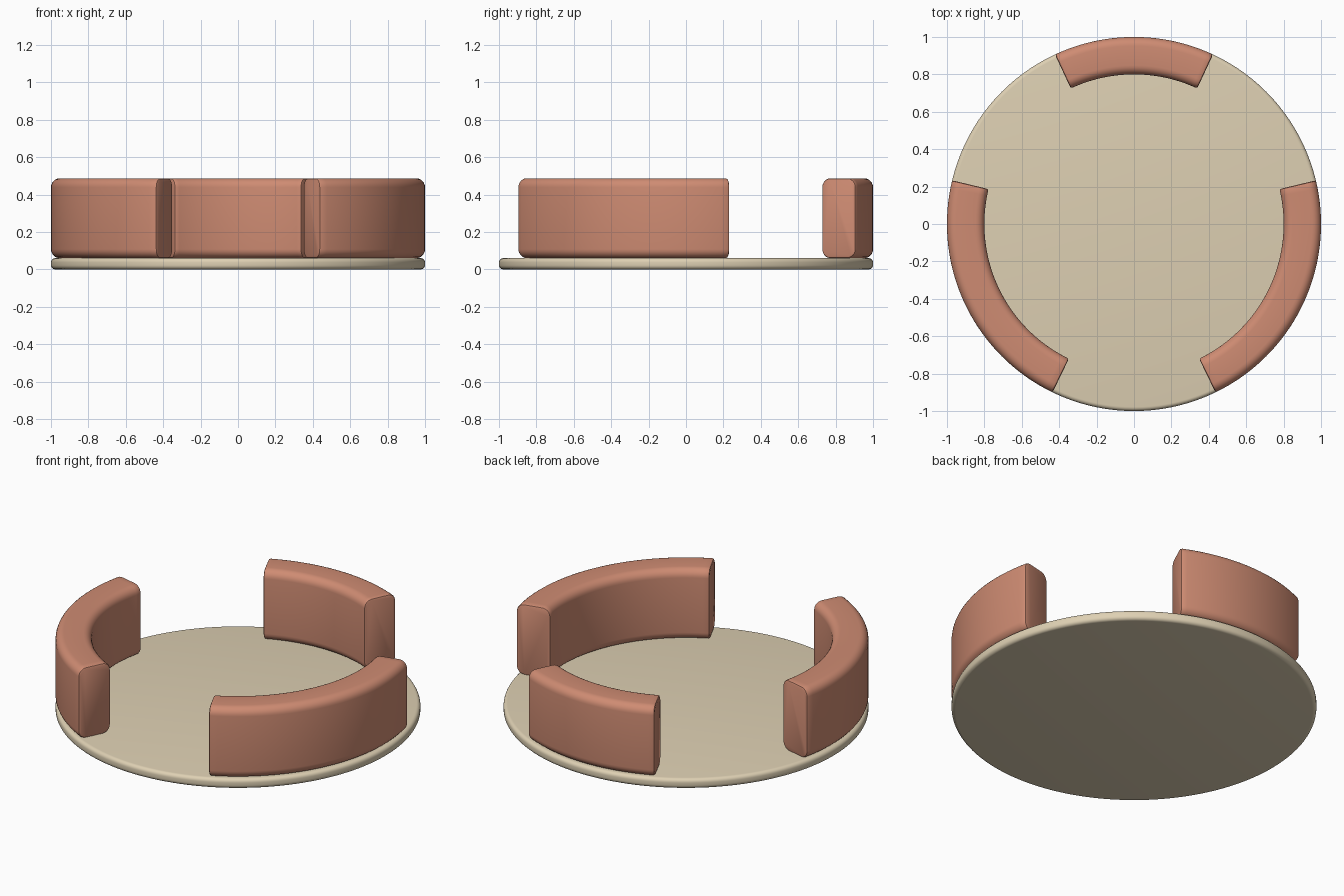
import bpy
import bmesh
from math import radians, cos, sin, pi

cube = bpy.data.objects.get("Cube")
if cube:
    bpy.data.objects.remove(cube, do_unlink=True)


def make_material(name, rgb):
    mat = bpy.data.materials.new(name)
    mat.use_nodes = True
    color = (*rgb, 1.0)
    mat.diffuse_color = color
    bsdf = next(n for n in mat.node_tree.nodes if n.type == 'BSDF_PRINCIPLED')
    bsdf.inputs["Base Color"].default_value = color
    return mat


def finish(name, bm, mat):
    bmesh.ops.recalc_face_normals(bm, faces=bm.faces)
    mesh = bpy.data.meshes.new(name)
    bm.to_mesh(mesh)
    bm.free()
    mesh.materials.append(mat)
    obj = bpy.data.objects.new(name, mesh)
    bpy.context.collection.objects.link(obj)
    bpy.ops.object.select_all(action='DESELECT')
    obj.select_set(True)
    bpy.context.view_layer.objects.active = obj
    bpy.ops.object.shade_smooth_by_angle(angle=radians(40))
    return obj


def rounded_rect(x0, x1, z0, z1, r, steps=6):
    """Rounded rectangle outline in the radius/height plane."""
    corners = [(x1 - r, z1 - r), (x0 + r, z1 - r), (x0 + r, z0 + r), (x1 - r, z0 + r)]
    return [(cx + r * cos(a), cz + r * sin(a))
            for k, (cx, cz) in enumerate(corners)
            for a in (pi / 2 * (k + i / steps) for i in range(steps + 1))]


INNER, OUTER, BASE, TOP, ROUND = 0.80, 1.0, 0.06, 0.487, 0.048


def wall(name, start, end, mat):
    """Curved bolster swept between two angles, with softly eased ends."""
    ease, tip = 0.7, 0.011
    count = 40
    rings = [(start, tip), (start + ease * 0.3, tip * 0.3)]
    span = end - start - 2 * ease
    rings += [(start + ease + span * i / count, 0) for i in range(count + 1)]
    rings += [(end - ease * 0.3, tip * 0.3), (end, tip)]
    bm = bmesh.new()
    loops = []
    for angle, inset in rings:
        a = radians(angle)
        outline = rounded_rect(INNER + inset, OUTER - inset,
                               BASE + inset, TOP - inset, ROUND - inset)
        loops.append([bm.verts.new((r * cos(a), r * sin(a), z)) for r, z in outline])
    n = len(loops[0])
    for a, b in zip(loops, loops[1:]):
        for i in range(n):
            j = (i + 1) % n
            bm.faces.new((a[i], a[j], b[j], b[i]))
    bm.faces.new(loops[0])
    bm.faces.new(loops[-1])
    return finish(name, bm, mat)


cream = make_material("cream", (0.73, 0.63, 0.45))
terracotta = make_material("terracotta", (0.62, 0.26, 0.17))

# Round base with softened rim
bm = bmesh.new()
bmesh.ops.create_cone(bm, cap_ends=True, segments=128, radius1=1, radius2=1, depth=BASE)
bmesh.ops.translate(bm, verts=bm.verts, vec=(0, 0, BASE / 2))
rim = [e for e in bm.edges if abs(e.verts[0].co.z - e.verts[1].co.z) < 0.001]
bmesh.ops.bevel(bm, geom=rim, offset=0.022, segments=5, profile=0.5, affect='EDGES')
finish("base_disc", bm, cream)

# Three curved walls around the rim
wall("back_wall", 65, 115, terracotta)
wall("left_wall", -64.2, 13.5, terracotta)
wall("right_wall", 166.5, 244.2, terracotta)
